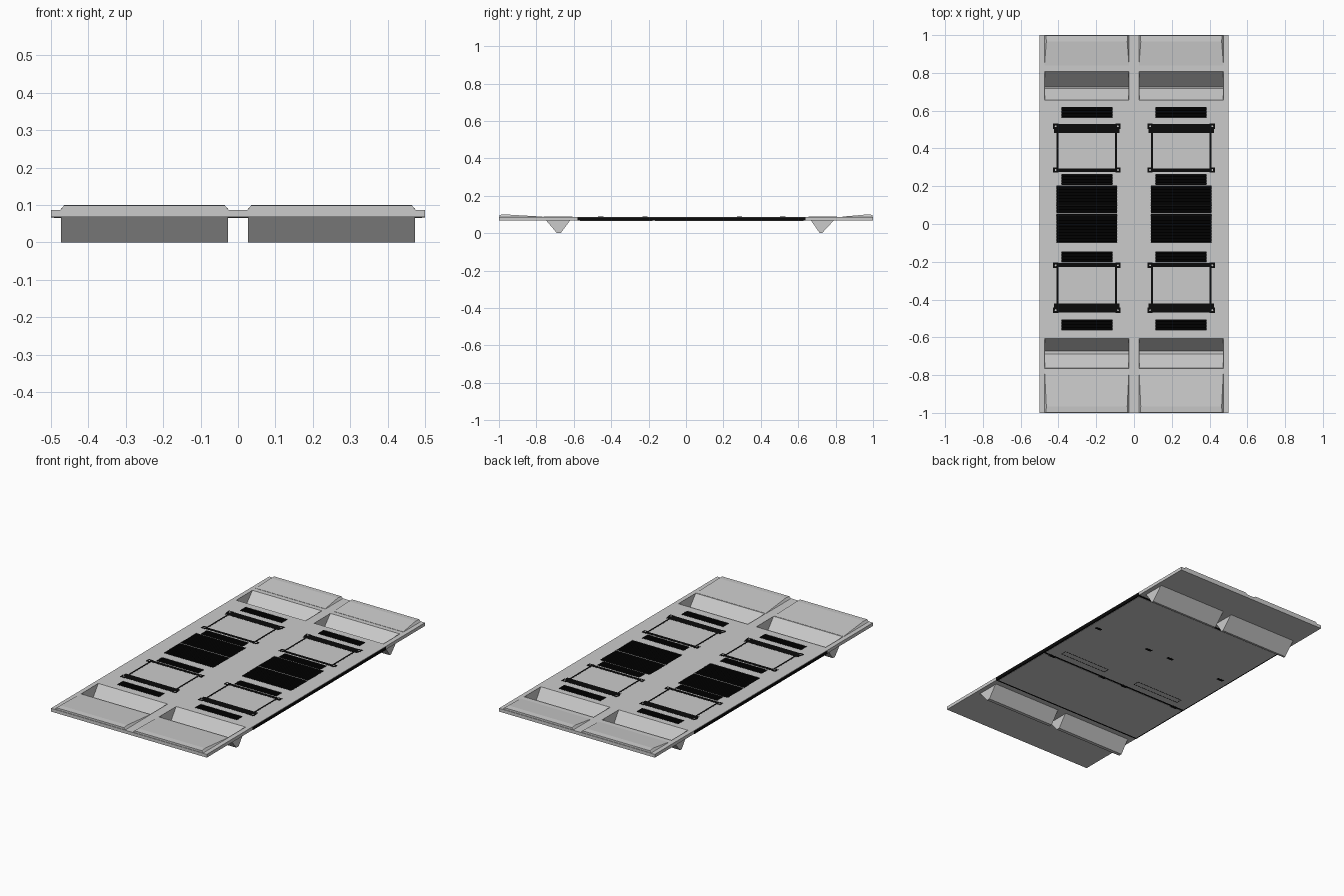
import bpy, bmesh

if "Cube" in bpy.data.objects:
    bpy.data.objects.remove(bpy.data.objects["Cube"])

black = bpy.data.materials.new("black")
black.diffuse_color = (0.003, 0.003, 0.003, 1)
black.use_nodes = True
black.node_tree.nodes["Principled BSDF"].inputs["Base Color"].default_value = black.diffuse_color


def finish(name, bm, mat=None):
    bmesh.ops.recalc_face_normals(bm, faces=bm.faces)
    me = bpy.data.meshes.new(name)
    bm.to_mesh(me)
    bm.free()
    ob = bpy.data.objects.new(name, me)
    bpy.context.collection.objects.link(ob)
    if mat:
        me.materials.append(mat)
    return ob


def add_box(bm, x0, x1, y0, y1, z0, z1):
    vs = bmesh.ops.create_cube(bm, size=1)["verts"]
    for v in vs:
        v.co = ((x0 + x1) / 2 + v.co.x * (x1 - x0),
                (y0 + y1) / 2 + v.co.y * (y1 - y0),
                (z0 + z1) / 2 + v.co.z * (z1 - z0))


def boxes(name, items, mat=None):
    bm = bmesh.new()
    for b in items:
        add_box(bm, *b)
    return finish(name, bm, mat)


def sided(x0, x1):
    return [(x0, x1), (-x1, -x0)]


def sheet(name, ya, yb, z0, z1, holes):
    # flat plate with rectangular holes: grid of cells, holes skipped, then thickened
    holes = [h for h in holes if h[2] >= ya and h[3] <= yb]
    xs = sorted({-0.5, 0.5} | {v for h in holes for v in h[:2]})
    ys = sorted({ya, yb} | {v for h in holes for v in h[2:]})
    bm = bmesh.new()
    grid = {(x, y): bm.verts.new((x, y, z1)) for x in xs for y in ys}
    for xa, xb in zip(xs, xs[1:]):
        for y, yn in zip(ys, ys[1:]):
            mx, my = (xa + xb) / 2, (y + yn) / 2
            if not any(h[0] < mx < h[1] and h[2] < my < h[3] for h in holes):
                bm.faces.new([grid[c] for c in ((xa, y), (xb, y), (xb, yn), (xa, yn))])
    bmesh.ops.delete(bm, geom=[v for v in bm.verts if not v.link_faces], context="VERTS")
    ext = bmesh.ops.extrude_face_region(bm, geom=bm.faces[:], use_keep_orig=True)["geom"]
    for v in ext:
        if isinstance(v, bmesh.types.BMVert):
            v.co.z = z0
    return finish(name, bm)


TOP, MID, LOW = 0.087, 0.077, 0.068
Y0, Y1 = -0.58, 0.64

# trough side lines: top edge y, tip y (per wall)
troughs = {"front": (-0.764, -0.690, -0.670, -0.605),
           "rear": (0.655, 0.715, 0.727, 0.808)}


def trough_profile(t, top):
    a, b, c, d = t
    k = top / TOP
    return [(b + (a - b) * k, top), (b, 0), (c, 0), (c + (d - c) * k, top)]


def trough_holes(z):
    out = []
    for t in troughs.values():
        p = trough_profile(t, z)
        out += [(x0, x1, p[0][0], p[3][0]) for x0, x1 in sided(0.027, 0.473)]
    return out


# louvre openings: x0, x1, y0, y1
grilles = [(0.115, 0.385, 0.565, 0.62), (0.115, 0.385, 0.206, 0.265),
           (0.115, 0.385, -0.20, -0.145), (0.115, 0.385, -0.56, -0.505),
           (0.09, 0.41, -0.097, 0.053), (0.09, 0.41, 0.057, 0.204)]
grille_holes = [(x0, x1, g[2], g[3]) for g in grilles for x0, x1 in sided(*g[:2])]

# deck plate, thickened below at both ends
sheet("deck_plate", -1, 1, MID, TOP, trough_holes(TOP) + grille_holes)
sheet("front_end_plate", -1, Y0, LOW, MID, trough_holes(MID))
sheet("rear_end_plate", Y1, 1, LOW, MID, trough_holes(MID))

# V-shaped open troughs
for key, t in troughs.items():
    for side, (x0, x1) in zip(("right", "left"), sided(0.027, 0.473)):
        bm = bmesh.new()
        prof = trough_profile(t, TOP)
        a = [bm.verts.new((x0, y, z)) for y, z in prof]
        b = [bm.verts.new((x1, y, z)) for y, z in prof]
        bm.faces.new(a)
        bm.faces.new(b)
        for i in range(4):
            j = (i + 1) % 4
            lid = bm.faces.new((a[i], b[i], b[j], a[j]))
        bmesh.ops.recalc_face_normals(bm, faces=bm.faces)
        bmesh.ops.delete(bm, geom=[lid], context="FACES_ONLY")
        ob = finish(f"{key}_trough_{side}", bm)
        s = ob.modifiers.new("shell", "SOLIDIFY")
        s.thickness = 0.003
        s.offset = -1

# sloping raised pads at both ends
for key, yo, yk, yi in (("front", -0.997, -0.965, -0.768), ("rear", 0.997, 0.965, 0.838)):
    for side, (x0, x1) in zip(("right", "left"), sided(0.025, 0.475)):
        bm = bmesh.new()
        rows = []
        for y, z in ((yo, 0.098), (yk, 0.100), (yi, 0.0885)):
            i = 0.011 * (z - TOP) / 0.013
            rows.append([bm.verts.new(c) for c in ((x0, y, TOP - 0.001), (x0 + i, y, z),
                                                   (x1 - i, y, z), (x1, y, TOP - 0.001))])
        for r, q in zip(rows, rows[1:]):
            for k in range(4):
                bm.faces.new((r[k], r[(k + 1) % 4], q[(k + 1) % 4], q[k]))
        bm.faces.new(rows[0])
        bm.faces.new(rows[-1])
        finish(f"{key}_pad_{side}", bm)

# black core and side rails
boxes("core", [(-0.498, 0.498, Y0, Y1, 0.0665, MID)] +
      [(x0, x1, Y0, Y1, 0.0665, 0.0845) for x0, x1 in sided(0.495, 0.5005)], black)

# grey underside panels with a black joint between them
boxes("underside_panels", [(-0.492, 0.492, Y0 + 0.012, -0.180, 0.065, 0.068),
                           (-0.492, 0.492, -0.166, Y1 - 0.012, 0.065, 0.068)])

# louvre slats in each opening
slats = []
for gx0, gx1, y0, y1 in grilles:
    n = round((y1 - y0) / 0.008)
    p = (y1 - y0) / n
    for x0, x1 in sided(gx0, gx1):
        for i in range(n):
            slats.append((x0, x1, y0 + p * i + 0.0015, y0 + p * (i + 1) - 0.0015, 0.076, 0.0872))
boxes("louvre_slats", slats, black)

# black rectangular frames: wide bar, thin bar, two side rods, corner lugs
bars, bolts = [], bmesh.new()
for wide, thin in (((0.483, 0.529), (0.274, 0.293)), ((-0.468, -0.422), (-0.227, -0.207))):
    lo, hi = min(wide[0], thin[0]), max(wide[1], thin[1])
    for x0, x1 in sided(0.076, 0.424):
        bars += [(x0, x1, *wide, 0.085, 0.0877), (x0, x1, *thin, 0.085, 0.0877),
                 (x0 + 0.015, x0 + 0.025, lo, hi, 0.085, 0.0876),
                 (x1 - 0.025, x1 - 0.015, lo, hi, 0.085, 0.0876)]
        for x in (x0 + 0.009, x1 - 0.009):
            for y in (lo + 0.012, hi - 0.012):
                bars.append((x - 0.014, x + 0.014, y - 0.014, y + 0.014, 0.085, 0.0882))
                vs = bmesh.ops.create_cone(bolts, cap_ends=True, segments=8, radius1=0.005,
                                           radius2=0.005, depth=0.003)["verts"]
                bmesh.ops.translate(bolts, verts=vs, vec=(x, y, 0.0872))
boxes("frames", bars, black)
finish("frame_bolts", bolts)

# underside slots, clips and joint connectors
under = []
for x0, x1 in sided(0.105, 0.415):
    under += [(x0, x1, -0.127, -0.124, 0.0645, 0.066), (x0, x1, -0.093, -0.09, 0.0645, 0.066),
              (x0, x0 + 0.003, -0.127, -0.09, 0.0645, 0.066),
              (x1 - 0.003, x1, -0.127, -0.09, 0.0645, 0.066)]
for c in (0.077, 0.435):
    for x0, x1 in sided(c - 0.02, c + 0.02):
        under += [(x0, x1, 0.208, 0.226, 0.0645, 0.066),
                  (x0, x1, -0.186, -0.166, 0.0645, 0.066)]
boxes("underside_fittings", under, black)
